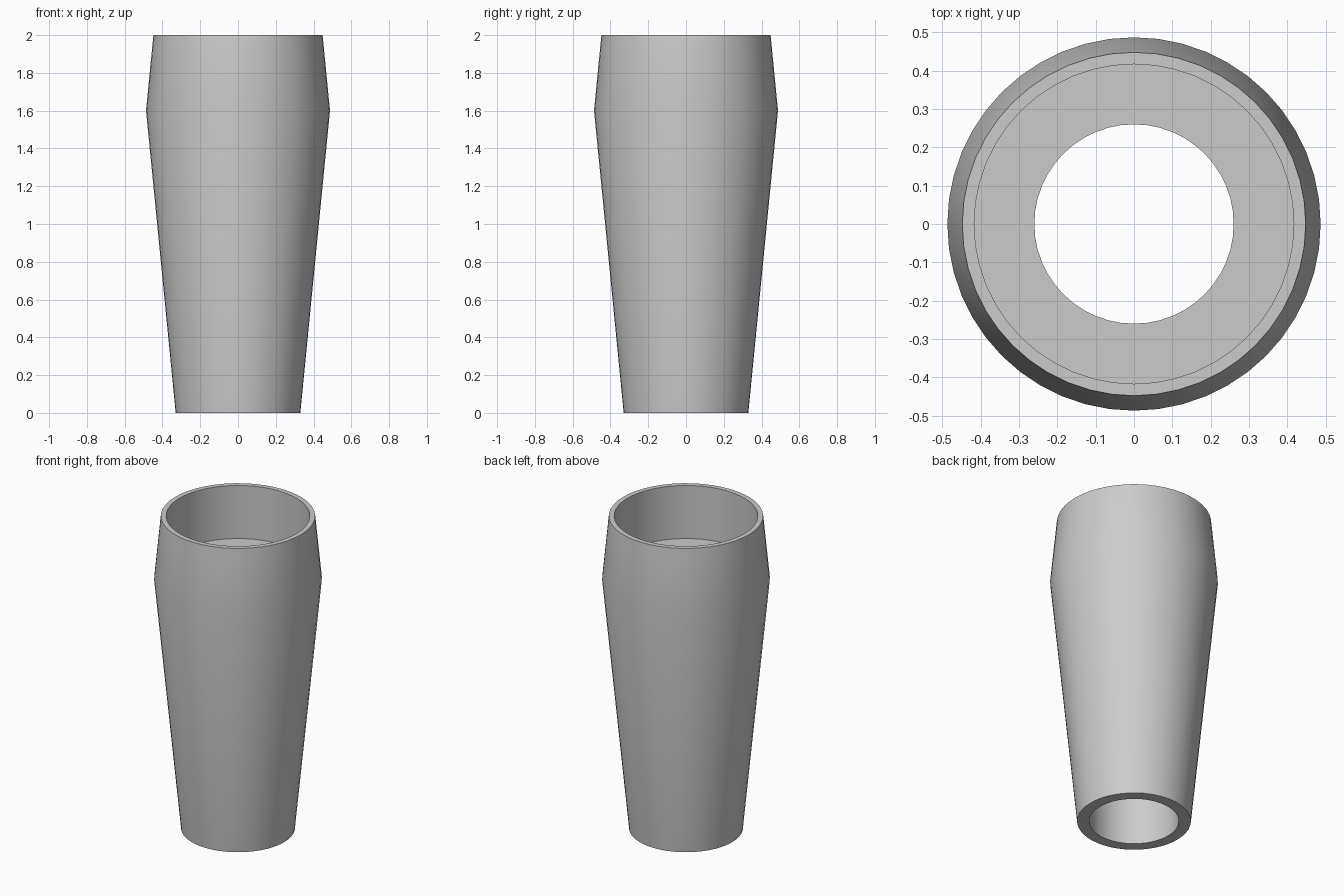
import bpy
import bmesh
from math import pi, radians

SEGMENTS = 48

cube = bpy.data.objects.get("Cube")
if cube:
    bpy.data.objects.remove(cube, do_unlink=True)

# Single plain grey
grey = bpy.data.materials.new("plain_grey")
grey.use_nodes = True
colour = (0.6, 0.6, 0.6, 1)
grey.diffuse_color = colour
grey.node_tree.nodes["Principled BSDF"].inputs["Base Color"].default_value = colour

# Closed wall section (radius, height): outer taper, rim, socket, ledge, bore
section = [
    (0.33, 0), (0.487, 1.6), (0.448, 2),
    (0.417, 2), (0.417, 1.66), (0.26, 1.66), (0.26, 0),
]

# Revolve the section into a hollow tapered sleeve
bm = bmesh.new()
verts = [bm.verts.new((r, 0, z)) for r, z in section]
edges = [bm.edges.new((a, b)) for a, b in zip(verts, verts[1:] + verts[:1])]
bmesh.ops.spin(bm, geom=verts + edges, cent=(0, 0, 0), axis=(0, 0, 1),
               angle=2 * pi, steps=SEGMENTS, use_merge=True)
bmesh.ops.remove_doubles(bm, verts=bm.verts[:], dist=0.0001)
bmesh.ops.recalc_face_normals(bm, faces=bm.faces[:])

mesh = bpy.data.meshes.new("tapered_sleeve")
bm.to_mesh(mesh)
bm.free()
mesh.materials.append(grey)

sleeve = bpy.data.objects.new("tapered_sleeve", mesh)
bpy.context.collection.objects.link(sleeve)

# Smooth walls with crisp rims
bpy.ops.object.select_all(action="DESELECT")
sleeve.select_set(True)
bpy.context.view_layer.objects.active = sleeve
bpy.ops.object.shade_smooth_by_angle(angle=radians(30))
